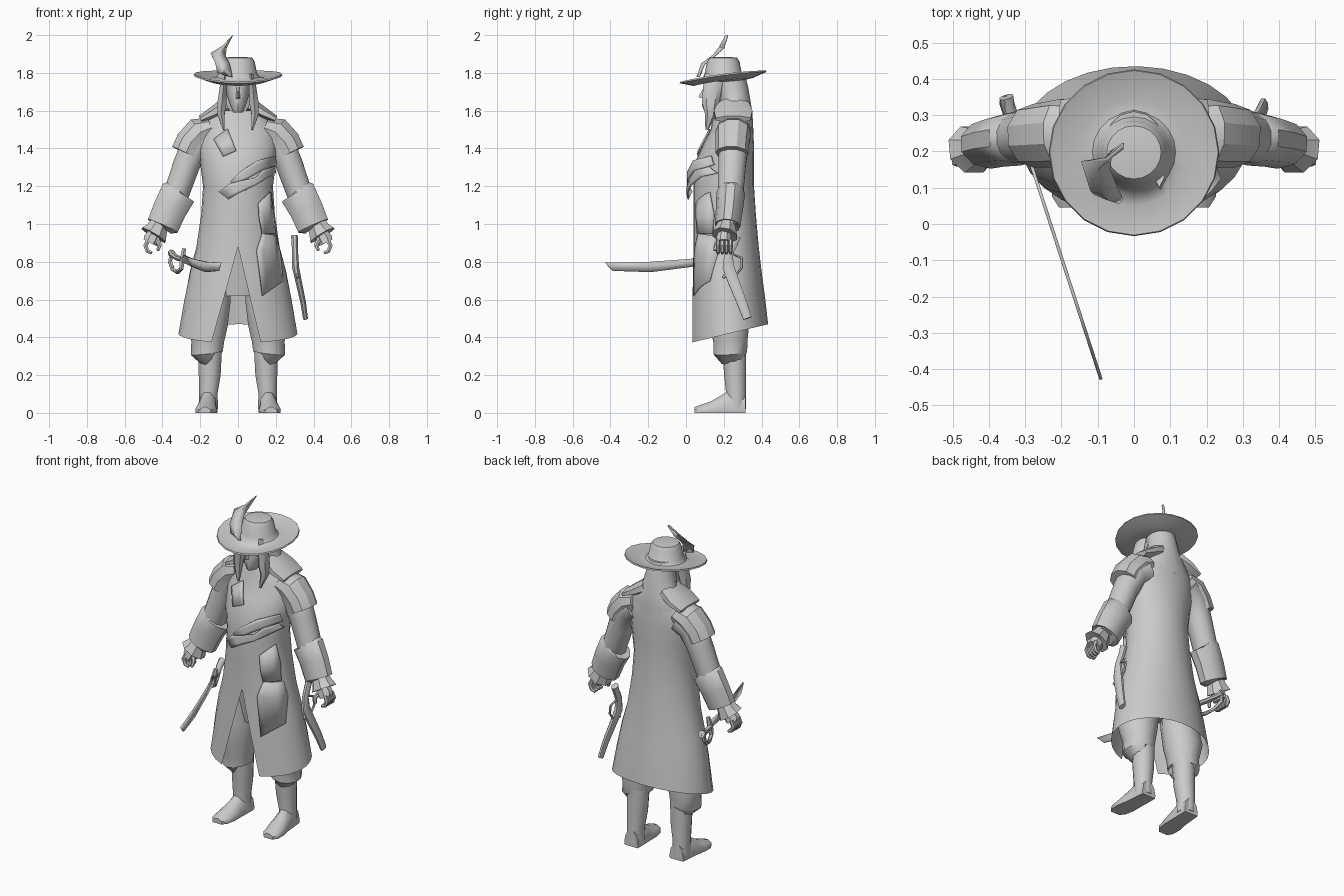
import bpy, bmesh, math
from mathutils import Vector as V

mat = bpy.data.materials.new("plain grey")
mat.diffuse_color = (0.6, 0.6, 0.6, 1)


def finish(name, verts, faces, angle=40, thick=0):
    me = bpy.data.meshes.new(name)
    me.from_pydata([tuple(v) for v in verts], [], faces)
    bm = bmesh.new()
    bm.from_mesh(me)
    bmesh.ops.remove_doubles(bm, verts=bm.verts, dist=0.0005)
    bmesh.ops.recalc_face_normals(bm, faces=bm.faces)
    bm.to_mesh(me)
    bm.free()
    me.materials.append(mat)
    ob = bpy.data.objects.new(name, me)
    bpy.context.collection.objects.link(ob)
    if thick:
        ob.modifiers.new("thickness", 'SOLIDIFY').thickness = thick
    bpy.ops.object.select_all(action='DESELECT')
    ob.select_set(True)
    bpy.context.view_layer.objects.active = ob
    bpy.ops.object.shade_smooth_by_angle(angle=math.radians(angle))
    return ob


def skin(name, rings, closed=True, caps=True, **kw):
    n = len(rings[0])
    m = n if closed else n - 1
    faces = [(i*n+j, i*n+(j+1) % n, (i+1)*n+(j+1) % n, (i+1)*n+j)
             for i in range(len(rings)-1) for j in range(m)]
    if caps:
        faces += [tuple(range(n)), tuple(range((len(rings)-1)*n, len(rings)*n))]
    return finish(name, [v for r in rings for v in r], faces, **kw)


# Flat rings: (z, half width, front y, back y)
def loft(name, table, n=14, cx=0, **kw):
    return skin(name, [[V((cx+rx*math.sin(t), (f+b)/2-(b-f)/2*math.cos(t), z))
                        for t in (2*math.pi*j/n for j in range(n))] for z, rx, f, b in table], **kw)


# Tube along a path: (x, y, z, width radius, depth radius)
def tube(name, path, n=10, side=1, **kw):
    P = [V((side*p[0], p[1], p[2])) for p in path]
    rings = []
    for i, p in enumerate(path):
        d = (P[min(i+1, len(P)-1)] - P[max(i-1, 0)]).normalized()
        u = V((0, 1, 0)).cross(d)
        u = u.normalized() if u.length > 0.3 else V((1, 0, 0))
        w = d.cross(u).normalized()
        rings.append([P[i] + u*p[3]*math.cos(t) + w*p[4]*math.sin(t)
                      for t in (2*math.pi*(j+.5)/n for j in range(n))])
    return skin(name, rings, **kw)


# Long coat, split at the front below the waist
COAT = [(.37, .315, .02, .435), (.6, .285, .03, .42), (.75, .255, .035, .40), (.88, .22, .04, .385),
        (1.05, .195, .04, .37), (1.2, .185, .04, .36), (1.32, .20, .045, .36),
        (1.42, .21, .09, .36), (1.5, .205, .13, .355), (1.55, .17, .14, .35), (1.6, .12, .16, .34)]
rings = []
for z, rx, f, b in COAT:
    k = max(0, (.88-z)/.51)
    gl, gr = math.asin(.14*k/rx), math.asin(.12*k/rx)
    ring = []
    for j in range(25):
        t = gr + (2*math.pi-gl-gr)*j/24
        y = (f+b)/2-(b-f)/2*math.cos(t)
        ring.append(V((rx*math.sin(t), y, z + (.24*(y-f) if z < .4 else 0))))
    rings.append(ring)
skin("long_coat", rings, closed=False, caps=False)


def coat_front(x, z):
    for a, b in zip(COAT, COAT[1:]):
        if a[0] <= z <= b[0]:
            k = (z-a[0])/(b[0]-a[0])
            rx, f, r = (a[i]+(b[i]-a[i])*k for i in (1, 2, 3))
            return (f+r)/2-(r-f)/2*math.sqrt(max(0, 1-(x/rx)**2))
    return .1


# Cloth pieces lying on the coat front, as pairs of (x, z) edge points
def cloth(name, left, right, off=.014):
    rows = [[V((a[0]+(b[0]-a[0])*s/4, 0, a[1]+(b[1]-a[1])*s/4)) for s in range(5)]
            for a, b in zip(left, right)]
    for r in rows:
        for v in r:
            v.y = coat_front(v.x, v.z) - off
    skin(name, rows, closed=False, caps=False, thick=.008)


cloth("upper_sash", [(-.04, 1.225), (.01, 1.275), (.10, 1.335), (.195, 1.36)],
      [(-.035, 1.215), (.04, 1.235), (.11, 1.275), (.198, 1.315)], .03)
cloth("lower_sash", [(-.10, 1.17), (-.04, 1.215), (.09, 1.245), (.13, 1.285), (.19, 1.305)],
      [(-.05, 1.13), (0, 1.16), (.09, 1.205), (.16, 1.25), (.195, 1.27)], .03)
cloth("chest_patch", [(-.13, 1.45), (-.08, 1.36)], [(-.055, 1.505), (-.01, 1.39)])
cloth("pocket_flap", [(.11, 1.11), (.115, 1.03), (.13, .95)], [(.175, 1.17), (.19, 1.05), (.2, .95)], .02)
cloth("side_panel", [(.13, .95), (.10, .86), (.13, .62)], [(.205, .94), (.225, .85), (.24, .70)], .016)

# Head, nose, hair and hat
loft("head", [(1.59, .025, .10, .2), (1.625, .042, .085, .23), (1.68, .058, .09, .27),
              (1.73, .064, .095, .28), (1.8, .064, .1, .28)])
finish("nose", [(-.014, .10, 1.66), (.014, .10, 1.66), (0, .066, 1.672), (-.008, .1, 1.735), (.008, .1, 1.735)],
       [(0, 1, 2), (0, 2, 3), (1, 4, 2), (2, 4, 3)])
loft("back_hair", [(1.48, .15, .2, .357), (1.54, .155, .2, .355), (1.6, .125, .19, .35), (1.66, .10, .17, .34),
                   (1.72, .085, .16, .33), (1.8, .08, .14, .31)])
for s, nm in ((-1, "right"), (1, "left")):
    tube(nm+"_lock", [(.07, .15, 1.79, .015, .05), (.078, .14, 1.72, .022, .05), (.085, .13, 1.64, .028, .045),
                      (.09, .13, 1.58, .022, .03), (.075, .11, 1.50, .005, .008)], 6, s)
    # Raised collar corner
    tube(nm+"_collar", [(.06, .25, 1.63, .045, .09), (.13, .25, 1.59, .035, .11), (.20, .25, 1.555, .02, .1)], 8, s)

N = 20
def brim_ring(r, z, edge=0):
    out = []
    for j in range(N):
        t = 2*math.pi*j/N
        x, c = math.sin(t), -math.cos(t)
        out.append(V((x*r, .198 + c*r*(.97 if c > 0 else .985), z + edge*(c*.03+.012*x*x))))
    return out
skin("hat", [brim_ring(.085, 1.755), brim_ring(.16, 1.752, .7), brim_ring(.235, 1.775, 1), brim_ring(.232, 1.783, 1),
             brim_ring(.15, 1.765, .6), brim_ring(.115, 1.775, .3), brim_ring(.10, 1.80),
             brim_ring(.088, 1.86), brim_ring(.075, 1.88), brim_ring(.04, 1.884)])

# Feather as paired edges along its curve
fl = [(-.05, .07, 1.78), (-.11, .08, 1.80), (-.12, .09, 1.85), (-.145, .17, 1.905), (-.08, .18, 1.945), (-.03, .22, 2.0)]
fr = [(-.03, .07, 1.78), (-.035, .08, 1.81), (-.045, .10, 1.85), (-.065, .15, 1.89), (-.06, .2, 1.93), (-.028, .222, 1.995)]
skin("feather", [[V(a), V(a).lerp(V(b), .5)+V((0, -.015, 0)), V(b)] for a, b in zip(fl, fr)],
     closed=False, caps=False, thick=.005)

# Arms, trousers and boots on both sides
tube("hips", [(0, .225, .62, .13, .08), (0, .225, .75, .19, .1), (0, .22, .9, .18, .12)], 14)
for s, nm in ((-1, "right"), (1, "left")):
    tube(nm+"_arm", [(.15, .255, 1.47, .09, .09), (.22, .25, 1.43, .082, .085), (.27, .245, 1.32, .074, .075),
                     (.33, .235, 1.15, .07, .07), (.41, .22, .99, .055, .055)], 12, s)
    tube(nm+"_shoulder_cap", [(.14, .25, 1.51, .06, .09), (.20, .25, 1.485, .088, .095), (.25, .245, 1.43, .086, .09),
                              (.277, .243, 1.375, .083, .088)], 10, s, angle=30)
    tube(nm+"_cuff", [(.305, .237, 1.175, .078, .07), (.315, .237, 1.165, .1, .076), (.36, .23, 1.08, .094, .072),
                      (.398, .22, .99, .09, .068), (.402, .22, .985, .06, .05)], 10, s)
    tube(nm+"_wrist_frill", [(.41, .215, 1.01, .05, .045), (.43, .21, .97, .062, .058), (.447, .205, .94, .078, .07),
                             (.445, .205, .945, .04, .04)], 8, s, angle=30)
    tube(nm+"_hand", [(.435, .205, .96, .035, .035), (.455, .20, .92, .048, .042), (.465, .20, .90, .042, .045)], 8, s)
    for k in range(4):
        y = .17+k*.022
        tube(nm+"_finger_%d" % (k+1), [(.475, y, .915, .014, .012), (.49, y, .885, .013, .012), (.478, y, .855, .012, .011),
                                     (.455, y, .847, .009, .009)], 6, s)
    tube(nm+"_thumb", [(.43, .18, .92, .015, .015), (.415, .16, .89, .013, .013), (.425, .152, .86, .009, .009)], 6, s)
    tube(nm+"_trouser", [(.152, .24, .31, .07, .075), (.165, .235, .318, .088, .092), (.16, .235, .38, .09, .094),
                         (.165, .23, .47, .115, .108), (.14, .225, .6, .105, .105), (.12, .225, .72, .088, .10),
                         (.1, .225, .85, .09, .1)], 12, s)
    tube(nm+"_boot_leg", [(.155, .265, .02, .052, .055), (.157, .265, .10, .05, .054), (.15, .26, .2, .06, .06),
                          (.148, .255, .35, .066, .066)], 12, s)
    # Foot profile stations: (y, half width, top z, x centre)
    foot = [(.045, .03, .03, .175), (.075, .05, .042, .173), (.13, .056, .06, .168), (.19, .05, .095, .162),
            (.25, .048, .13, .158), (.315, .045, .1, .155)]
    skin(nm+"_foot", [[V((s*(x+w*a), y, z)) for a, z in
                       ((-1, 0), (1, 0), (1.05, .018), (.85, h*.65), (.3, h), (-.3, h), (-.85, h*.65), (-1.05, .018))]
                      for y, w, h, x in foot], angle=50)

# Sabre: a flat blade, grip and curved guard
A, D = V((-.29, .17, 0)), V((.195, -.6, 0))
top = [(0, .835), (.25, .815), (.6, .80), (1, .795)]
bot = [(0, .795), (.25, .772), (.6, .745), (.93, .752)]
skin("sabre_blade", [[A+D*p[0]+V((0, 0, p[1])), A+D*q[0]+V((0, 0, q[1]))] for p, q in zip(top, bot)],
     closed=False, caps=False, thick=.009)
tube("sabre_grip", [(-.29, .17, .812, .014, .016), (-.32, .26, .82, .015, .018), (-.345, .32, .835, .016, .02),
                    (-.352, .35, .845, .02, .022)], 8)
tube("sabre_cross_guard", [(-.285, .19, .87, .012, .012), (-.295, .185, .81, .016, .02), (-.30, .18, .76, .012, .012)], 6)
tube("sabre_knuckle_guard", [(-.30, .18, .765, .012, .012), (-.32, .23, .745, .012, .012), (-.345, .29, .76, .012, .012),
                             (-.36, .335, .80, .012, .012), (-.352, .345, .84, .01, .01)], 6)

# Pistol hanging at the left hip
tube("pistol", [(.30, .268, .935, .02, .025), (.30, .255, .90, .018, .022), (.303, .225, .84, .017, .024),
                (.305, .225, .77, .02, .034), (.32, .25, .70, .018, .032), (.345, .295, .585, .016, .028),
                (.357, .325, .5, .014, .024)], 8)
tube("pistol_trigger_guard", [(.305, .25, .84, .006, .006), (.31, .295, .82, .007, .007), (.315, .295, .77, .007, .007),
                              (.315, .265, .73, .006, .006)], 6)
tube("pistol_hammer", [(.31, .22, .74, .01, .012), (.315, .195, .715, .006, .008)], 6)
